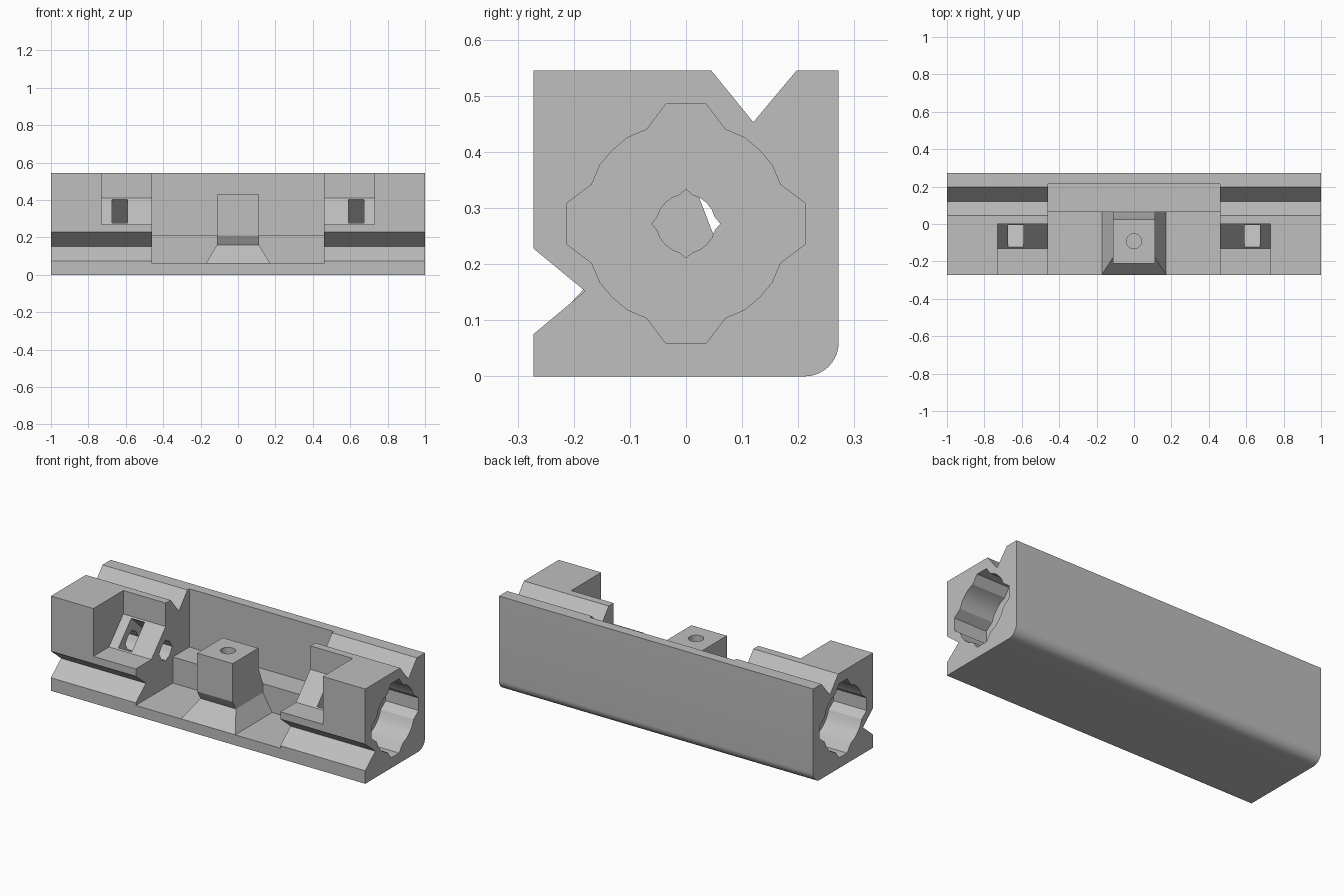
import bpy, bmesh
from math import sin, cos, radians
from mathutils import Matrix, Vector

cube = bpy.data.objects.get("Cube")
if cube:
    bpy.data.objects.remove(cube, do_unlink=True)

grey = bpy.data.materials.new("plain grey")
grey.use_nodes = True
COLOUR = (0.52, 0.52, 0.52, 1)
grey.diffuse_color = COLOUR
grey.node_tree.nodes["Principled BSDF"].inputs["Base Color"].default_value = COLOUR

AXIS = 0.272  # height of the bore centre


def make(name, bm):
    bmesh.ops.recalc_face_normals(bm, faces=bm.faces)
    mesh = bpy.data.meshes.new(name)
    bm.to_mesh(mesh)
    bm.free()
    mesh.materials.append(grey)
    obj = bpy.data.objects.new(name, mesh)
    bpy.context.collection.objects.link(obj)
    return obj


def extrude(name, profile, x0, x1):
    """Sweep a (y, z) profile along x."""
    bm = bmesh.new()
    face = bm.faces.new([bm.verts.new((x0, y, z)) for y, z in profile])
    new = bmesh.ops.extrude_face_region(bm, geom=[face])["geom"]
    moved = [v for v in new if isinstance(v, bmesh.types.BMVert)]
    bmesh.ops.translate(bm, verts=moved, vec=(x1 - x0, 0, 0))
    return make(name, bm)


def combine(target, tool, operation="DIFFERENCE"):
    mod = target.modifiers.new(operation, "BOOLEAN")
    mod.operation, mod.solver, mod.object = operation, "EXACT", tool
    bpy.context.view_layer.objects.active = target
    bpy.ops.object.modifier_apply(modifier=mod.name)
    bpy.data.objects.remove(tool, do_unlink=True)


def four_way(quarter):
    """Repeat a quarter outline around the bore axis."""
    points = []
    for i in range(4):
        for y, z in quarter:
            for _ in range(i):
                y, z = z, -y
            points.append((y, AXIS + z))
    return points


# Main block with two V grooves and one rounded lower edge
R = 0.06
corner = [(AXIS - R + R * sin(radians(a)), R - R * cos(radians(a))) for a in range(0, 91, 9)]
block_profile = [(-AXIS, 0)] + corner + [
    (AXIS, 0.545), (0.197, 0.545), (0.12, 0.453), (0.045, 0.545), (-AXIS, 0.545),
    (-AXIS, 0.228), (-0.18, 0.152), (-AXIS, 0.075)]
body = extrude("body", block_profile, -1, 1)

# Central stepped pocket
combine(body, extrude("pocket_cutter", [
    (-0.4, 0.06), (0.065, 0.06), (0.065, 0.21), (0.215, 0.21),
    (0.215, 0.7), (-0.4, 0.7)], -0.46, 0.46))

socket = four_way([(0.036, 0.213), (0.07, 0.168), (0.105, 0.153), (0.131, 0.131),
                   (0.153, 0.105), (0.168, 0.07), (0.213, 0.036)])
bore = four_way([(0, 0.061), (0.012, 0.051), (0.025, 0.046), (0.037, 0.037),
                 (0.046, 0.025), (0.051, 0.012)])
shelf = [(-0.4, 0.27), (-0.13, 0.27), (0, 0.41), (0, 0.7), (-0.4, 0.7)]

for side in (-1, 1):
    # Side recess with sloped back
    combine(body, extrude("shelf_cutter", shelf, side * 0.45, side * 0.73))
    # Wavy end socket and the bore behind it
    combine(body, extrude("socket_cutter", socket, side * 0.79, side * 1.1))
    combine(body, extrude("bore_cutter", bore, side * 0.4, side * 0.85))
    # Nut slot sunk square into the slope
    bm = bmesh.new()
    bmesh.ops.create_cube(bm, size=1)
    bmesh.ops.scale(bm, verts=bm.verts, vec=(0.085, 0.172, 0.24))
    tilt = Matrix.Rotation(radians(47), 4, "X")
    centre = Vector((side * 0.632, -0.065, 0.34)) - tilt @ Vector((0, 0, 0.07))
    bm.transform(Matrix.Translation(centre) @ tilt)
    combine(body, make("slot_cutter", bm))

# Central post: stacked rectangles (z, half width, front y, back y)
levels = [(0.05, 0.172, -0.271, 0.08), (0.06, 0.172, -0.271, 0.08),
          (0.158, 0.113, -0.18, 0.08), (0.2, 0.113, -0.205, 0.08),
          (0.21, 0.113, -0.21, 0.065), (0.32, 0.113, -0.21, 0.023),
          (0.43, 0.113, -0.21, 0.023)]
bm = bmesh.new()
rings = [[bm.verts.new(p) for p in ((-w, f, z), (w, f, z), (w, b, z), (-w, b, z))]
         for z, w, f, b in levels]
bm.faces.new(rings[0])
bm.faces.new(rings[-1])
for low, high in zip(rings, rings[1:]):
    for i in range(4):
        j = (i + 1) % 4
        bm.faces.new((low[i], low[j], high[j], high[i]))
post = make("post", bm)

# Screw hole in the post
bm = bmesh.new()
bmesh.ops.create_cone(bm, cap_ends=True, segments=24, radius1=0.04, radius2=0.04, depth=0.4,
                      matrix=Matrix.Translation((0, -0.092, 0.4)))
combine(post, make("screw_cutter", bm))
combine(body, post, "UNION")

# Smooth the rounded edge and bores, keep corners sharp
bpy.ops.object.select_all(action="DESELECT")
body.select_set(True)
bpy.context.view_layer.objects.active = body
bpy.ops.object.shade_smooth_by_angle(angle=radians(25))
